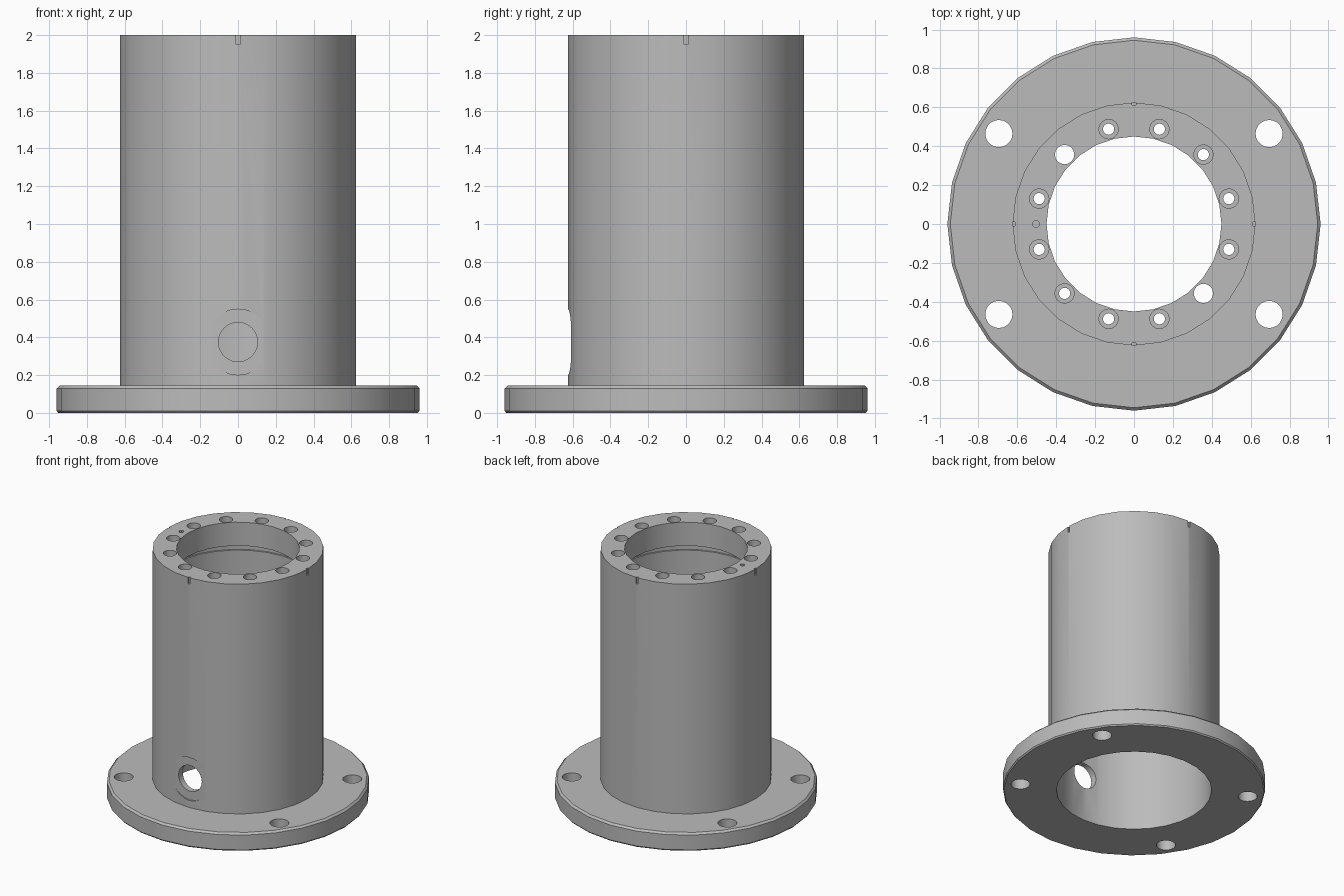
import bpy, bmesh, math
from mathutils import Matrix

cube = bpy.data.objects.get("Cube")
if cube:
    bpy.data.objects.remove(cube, do_unlink=True)

steel = bpy.data.materials.new("plain grey steel")
steel.use_nodes = True
GREY = (0.5, 0.5, 0.5, 1)
steel.diffuse_color = GREY
steel.node_tree.nodes["Principled BSDF"].inputs["Base Color"].default_value = GREY


def make_object(name, bm, matrix=Matrix()):
    bmesh.ops.recalc_face_normals(bm, faces=bm.faces)
    mesh = bpy.data.meshes.new(name)
    bm.to_mesh(mesh)
    bm.free()
    mesh.transform(matrix)
    mesh.materials.append(steel)
    obj = bpy.data.objects.new(name, mesh)
    bpy.context.collection.objects.link(obj)
    return obj


def lathe(name, profile, sides, matrix=Matrix()):
    """Solid of revolution about z from (radius, height) points, capped at both ends."""
    bm = bmesh.new()
    rings = [[bm.verts.new((r * math.cos(math.tau * i / sides),
                            r * math.sin(math.tau * i / sides), z))
              for i in range(sides)] for r, z in profile]
    for low, high in zip(rings, rings[1:]):
        for i in range(sides):
            j = (i + 1) % sides
            bm.faces.new((low[i], low[j], high[j], high[i]))
    bm.faces.new(rings[0])
    bm.faces.new(rings[-1])
    return make_object(name, bm, matrix)


def polar(radius, degrees, z=0):
    a = math.radians(degrees)
    return Matrix.Translation((radius * math.cos(a), radius * math.sin(a), z))


# Body: chamfered flange with a tube standing on it
body = lathe("flanged_tube", [(0.952, 0), (0.96, 0.01), (0.96, 0.13), (0.945, 0.145),
                              (0.625, 0.145), (0.625, 2)], 28)
cutters = []

# Main bore with a relief groove under the thick top lip
cutters.append(lathe("bore_cutter", [(0.568, -0.1), (0.568, 1.72), (0.58, 1.72),
                                     (0.58, 1.81), (0.45, 1.81), (0.45, 2.1)], 28))

# Twelve holes in the top lip: ten counterbored, two plain
for k in range(12):
    angle = 15 + 30 * k
    plain = angle in (135, 315)
    profile = [(0.05, 1.75), (0.05, 2.1)] if plain else \
        [(0.029, 1.75), (0.029, 1.9), (0.05, 1.9), (0.05, 2.1)]
    cutters.append(lathe("lip_hole_cutter", profile, 16, polar(0.505, angle)))

# Small locating hole
cutters.append(lathe("pin_hole_cutter", [(0.018, 1.92), (0.018, 2.1)], 12, polar(0.505, 180)))

# Flange mounting holes
for sx in (-1, 1):
    for sy in (-1, 1):
        cutters.append(lathe("flange_hole_cutter", [(0.07, -0.1), (0.07, 0.3)], 20,
                             Matrix.Translation((0.695 * sx, 0.465 * sy, 0))))

# Side port through the front wall with a flat spot face
port = Matrix.Translation((0, 0, 0.375)) @ Matrix.Rotation(math.pi / 2, 4, "X")
cutters.append(lathe("port_cutter", [(0.104, 0.4), (0.104, 0.61), (0.174, 0.61),
                                     (0.174, 0.8)], 24, port))

# Four alignment notches on the top rim
for k in range(4):
    bm = bmesh.new()
    bmesh.ops.create_cube(bm, size=1)
    bmesh.ops.scale(bm, vec=(0.05, 0.02, 0.1), verts=bm.verts)
    turn = Matrix.Rotation(k * math.pi / 2, 4, "Z")
    cutters.append(make_object("notch_cutter", bm, turn @ Matrix.Translation((0.637, 0, 2))))

# Cut everything out, then drop the cutters
bpy.ops.object.select_all(action="DESELECT")
body.select_set(True)
bpy.context.view_layer.objects.active = body
for cutter in cutters:
    cutter.hide_render = True
    mod = body.modifiers.new("cut", "BOOLEAN")
    mod.operation = "DIFFERENCE"
    mod.solver = "EXACT"
    mod.object = cutter
    bpy.ops.object.modifier_apply(modifier=mod.name)
    bpy.data.objects.remove(cutter, do_unlink=True)

bpy.ops.object.shade_smooth_by_angle(angle=math.radians(30))
